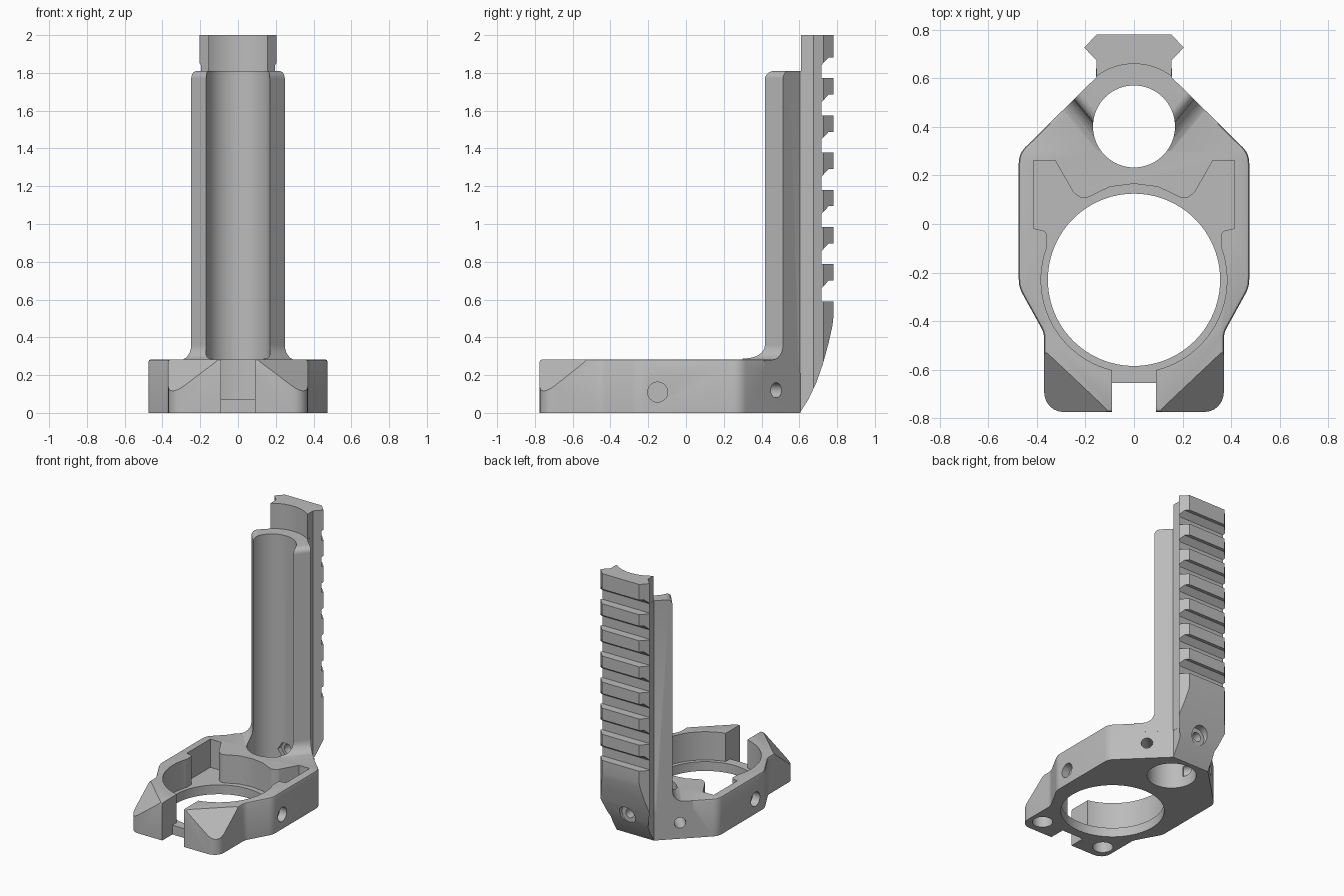
import bpy, bmesh, math
from mathutils import Vector, Matrix

default = bpy.data.objects.get("Cube")
if default:
    bpy.data.objects.remove(default)

grey = bpy.data.materials.new("plain grey")
grey.use_nodes = True
grey.diffuse_color = (0.5, 0.5, 0.5, 1)
grey.node_tree.nodes["Principled BSDF"].inputs["Base Color"].default_value = (0.5, 0.5, 0.5, 1)

# Frames that carry a profile (u, v) and its extrusion w into model space
PLAN = Matrix.Identity(3)
SIDE = Matrix(((0, 0, 1), (1, 0, 0), (0, 1, 0)))


def rounded(points, steps=6):
    """Replace each (x, y, radius) corner by a fillet arc."""
    out = []
    for i, corner in enumerate(points):
        p = Vector(corner[:2])
        r = corner[2] if len(corner) > 2 else 0
        if not r:
            out.append(p)
            continue
        a = (Vector(points[i - 1][:2]) - p).normalized()
        b = (Vector(points[(i + 1) % len(points)][:2]) - p).normalized()
        half = a.angle(b) / 2
        centre = p + (a + b).normalized() * (r / math.sin(half))
        start = p + a * (r / math.tan(half)) - centre
        end = p + b * (r / math.tan(half)) - centre
        sweep = start.angle_signed(end)
        for k in range(steps + 1):
            out.append(centre + Matrix.Rotation(-sweep * k / steps, 2) @ start)
    return out


def mirrored(half):
    """Close a right-hand half outline with its mirror image."""
    return half + [(-p[0], *p[1:]) for p in reversed(half) if abs(p[0]) > 1e-5]


def prism(name, points, low, high, frame=PLAN, origin=(0, 0, 0), bevel=0):
    bm = bmesh.new()
    rings = [[bm.verts.new(frame @ Vector((p[0], p[1], w)) + Vector(origin)) for p in points]
             for w in (low, high)]
    bm.faces.new(rings[0])
    top = bm.faces.new(rings[1])
    n = len(points)
    for i in range(n):
        j = (i + 1) % n
        bm.faces.new((rings[0][i], rings[0][j], rings[1][j], rings[1][i]))
    bmesh.ops.recalc_face_normals(bm, faces=bm.faces)
    if bevel:
        bmesh.ops.bevel(bm, geom=list(top.edges), offset=bevel, segments=2,
                        profile=0.5, affect='EDGES')
    mesh = bpy.data.meshes.new(name)
    bm.to_mesh(mesh)
    bm.free()
    mesh.materials.append(grey)
    obj = bpy.data.objects.new(name, mesh)
    bpy.context.collection.objects.link(obj)
    return obj


def box(name, x, y, z):
    return prism(name, [(x[0], y[0]), (x[1], y[0]), (x[1], y[1]), (x[0], y[1])], *z)


def rod(name, centre, direction, radius, low, high, sides=32):
    frame = Vector(direction).to_track_quat('Z', 'Y').to_matrix()
    ring = [(radius * math.cos(math.tau * i / sides), radius * math.sin(math.tau * i / sides))
            for i in range(sides)]
    return prism(name, ring, low, high, frame, centre)


def combine(target, tool, operation='DIFFERENCE'):
    tool.hide_render = True
    mod = target.modifiers.new("cut", 'BOOLEAN')
    mod.operation, mod.object, mod.solver = operation, tool, 'EXACT'
    bpy.context.view_layer.objects.active = target
    bpy.ops.object.modifier_apply(modifier=mod.name)
    bpy.data.objects.remove(tool)


# Base plate with softened top edge
outline = mirrored([(0.0, 0.605), (0.155, 0.605), (0.475, 0.29, 0.09), (0.475, -0.26, 0.12),
                    (0.37, -0.45, 0.1), (0.37, -0.775, 0.08), (0, -0.775)])
body = prism("clamp_mount", rounded(outline), 0, 0.283, bevel=0.014)

# Sloped front corners
for s in (1, -1):
    a, b, c = Vector((0.1 * s, -0.775, 0.283)), Vector((0.37 * s, -0.52, 0.283)), Vector((0.37 * s, -0.775, 0.08))
    normal = (b - a).cross(c - a).normalized()
    normal *= 1 if normal.z > 0 else -1
    combine(body, rod("corner_cutter", (a + b + c) / 3, normal, 0.4, 0, 0.4, 4))

# Ring opening, ledge, pocket and clamp gap
ring = (0, -0.23, 0)
pocket = mirrored([(0, 0.166), (0.1, 0.153), (0.21, 0.1, 0.04), (0.25, 0.13, 0.02), (0.325, 0.262),
                   (0.415, 0.262), (0.415, -0.018), (0.36, -0.03, 0.02), (0.36, -0.15), (0, -0.15)])
combine(body, prism("pocket_cutter", rounded(pocket), 0.07, 0.5))
combine(body, rod("ledge_cutter", ring, (0, 0, 1), 0.383, 0.07, 0.5, 96))
combine(body, rod("ring_cutter", ring, (0, 0, 1), 0.355, -0.1, 0.5, 96))
combine(body, box("gap_cutter", (-0.09, 0.09), (-0.9, -0.5), (0.07, 0.5)))
combine(body, box("gap_front_cutter", (-0.09, 0.09), (-0.9, -0.655), (-0.1, 0.5)))

# Column arms: filleted at the foot and rounded at the top
arm_profile = rounded([(-0.3, 0.2), (0.14, 0.2), (0.14, 0.281), (0, 0.281, 0.08),
                       (0, 1.81, 0.04), (-0.3, 1.81)])
column_plan = [(-0.02, 0.3), (0.44, 0.3), (0.44, 0.325), (0.157, 0.603), (0.157, 0.64), (-0.02, 0.64)]
for s in (1, -1):
    outward = Vector((0.77 * s, -0.64, 0)).normalized()
    frame = Matrix((outward, (0, 0, 1), outward.cross((0, 0, 1)))).transposed()
    arm = prism("column_arm", arm_profile, -0.4, 0.4, frame, (0.207 * s, 0.465, 0))
    combine(arm, prism("arm_limit", [(x * s, y) for x, y in column_plan], 0.2, 2))
    combine_plan = None
    bpy.data.objects.remove(arm)
    limit = prism("column_arm", [(x * s, y) for x, y in column_plan], 0.21, 1.9)
    combine(limit, prism("arm_shape", arm_profile, -0.4, 0.4, frame, (0.207 * s, 0.465, 0)), 'INTERSECT')
    combine(body, limit, 'UNION')

# Dovetail rail with curved foot and cross slots
rail = prism("rail", mirrored([(0, 0.58), (0.155, 0.58), (0.155, 0.675), (0.205, 0.727),
                               (0.155, 0.78), (0, 0.78)]), 0, 2)
foot = [(0.603, 0), (0.65, 0.075), (0.69, 0.16), (0.725, 0.26), (0.755, 0.37), (0.775, 0.46), (0.782, 0.52)]
combine(rail, prism("foot_cutter", foot + [(0.95, 0.52), (0.95, -0.1), (0.603, -0.1)], -0.4, 0.4, SIDE))
slot = [(0.85, 0.59), (0.718, 0.59), (0.718, 0.66), (0.755, 0.7), (0.85, 0.7)]
for i in range(7):
    combine(rail, prism("slot_cutter", [(y, z + 0.197 * i) for y, z in slot], -0.4, 0.4, SIDE))
combine(body, rail, 'UNION')

# Column bore, widened above the arms
bore = (0, 0.402, 0)
combine(body, rod("bore_cutter", bore, (0, 0, 1), 0.169, -0.1, 2.1, 64))
combine(body, rod("upper_bore_cutter", bore, (0, 0, 1), 0.258, 1.81, 2.1, 64))

# Rear screw: hole, counterbore and hexagonal nut seat
back = (0, 0, 0.19)
combine(body, rod("screw_cutter", back, (0, 1, 0), 0.034, 0.5, 0.9))
combine(body, rod("counterbore_cutter", back, (0, 1, 0), 0.065, 0.67, 0.9))
combine(body, rod("nut_cutter", back, (0, 1, 0), 0.06, 0.48, 0.6, 6))

# Side sockets, angled pin holes and underside sockets
for s in (1, -1):
    combine(body, rod("socket_cutter", (0.475 * s, -0.15, 0.11), (s, 0, 0), 0.053, -0.06, 0.1))
    combine(body, rod("pin_cutter", (0.285 * s, 0.478, 0.12), (s, s * s, 0), 0.04, -0.19, 0.1))
    combine(body, rod("underside_cutter", (0.27 * s, -0.655, 0), (0, 0, 1), 0.07, -0.1, 0.12))

bpy.ops.object.select_all(action='DESELECT')
body.select_set(True)
bpy.context.view_layer.objects.active = body
bpy.ops.object.shade_smooth_by_angle(angle=math.radians(30))
